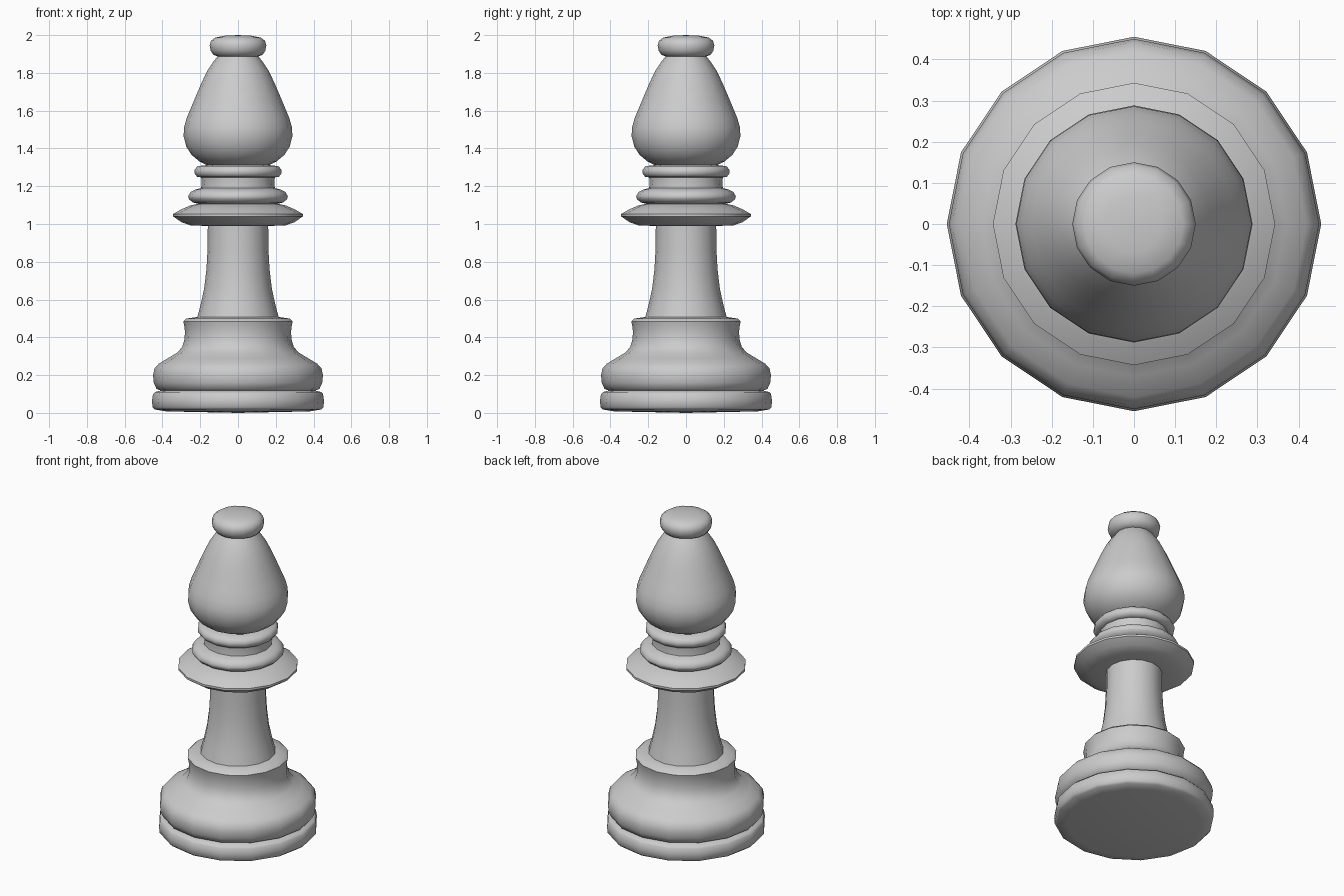
import bpy, bmesh
from math import cos, sin, tau, radians

SIDES = 16


def lathe(name, profile):
    """Revolve (radius, height) points, listed bottom to top, around z."""
    bm = bmesh.new()
    rings = []
    for r, z in profile:
        if r == 0:
            rings.append([bm.verts.new((0, 0, z))] * SIDES)
        else:
            rings.append([bm.verts.new((r * cos(tau * i / SIDES), r * sin(tau * i / SIDES), z))
                          for i in range(SIDES)])
    for low, high in zip(rings, rings[1:]):
        for i in range(SIDES):
            j = (i + 1) % SIDES
            corners = dict.fromkeys((low[i], low[j], high[j], high[i]))
            bm.faces.new(list(corners))
    bmesh.ops.recalc_face_normals(bm, faces=bm.faces)
    mesh = bpy.data.meshes.new(name)
    bm.to_mesh(mesh)
    bm.free()
    obj = bpy.data.objects.new(name, mesh)
    bpy.context.collection.objects.link(obj)
    bpy.ops.object.select_all(action='DESELECT')
    obj.select_set(True)
    bpy.context.view_layer.objects.active = obj
    bpy.ops.object.shade_smooth_by_angle(angle=radians(50))


# Foot disc with a slightly domed underside
lathe("foot", [(0, 0), (0.38, 0.008), (0.44, 0.018), (0.453, 0.03), (0.455, 0.065),
               (0.45, 0.1), (0.44, 0.11), (0.41, 0.118)])

# Bulging base that narrows to a ledge
lathe("base", [(0.41, 0.118), (0.432, 0.128), (0.446, 0.16), (0.45, 0.2), (0.442, 0.235),
               (0.42, 0.26), (0.37, 0.29), (0.32, 0.32), (0.295, 0.35), (0.283, 0.39),
               (0.281, 0.43), (0.285, 0.465), (0.29, 0.485), (0.275, 0.499), (0.215, 0.508)])

# Tapered stem
lathe("stem", [(0.215, 0.508), (0.196, 0.58), (0.179, 0.66), (0.167, 0.76),
               (0.161, 0.87), (0.16, 0.99)])

# Wide collar with two smaller rings above it
lathe("collar", [(0.16, 0.99), (0.25, 0.992), (0.3, 1.01), (0.343, 1.04), (0.343, 1.053),
                 (0.3, 1.078), (0.25, 1.099), (0.21, 1.107)])
lathe("lower_ring", [(0.21, 1.107), (0.24, 1.114), (0.26, 1.132), (0.264, 1.148),
                     (0.25, 1.17), (0.225, 1.183), (0.195, 1.19)])
lathe("neck", [(0.195, 1.19), (0.193, 1.22), (0.195, 1.247)])
lathe("upper_ring", [(0.195, 1.247), (0.217, 1.25), (0.23, 1.268), (0.23, 1.287),
                     (0.215, 1.306), (0.165, 1.312)])

# Teardrop head
lathe("head", [(0.165, 1.312), (0.205, 1.332), (0.245, 1.365), (0.274, 1.41), (0.288, 1.465),
               (0.286, 1.51), (0.272, 1.56), (0.249, 1.615), (0.222, 1.68),
               (0.192, 1.75), (0.16, 1.815), (0.13, 1.86), (0.108, 1.888)])

# Rounded knob on top
lathe("knob", [(0.108, 1.888), (0.13, 1.895), (0.145, 1.918), (0.15, 1.945),
               (0.143, 1.97), (0.12, 1.987), (0.07, 1.997), (0, 2.0)])
